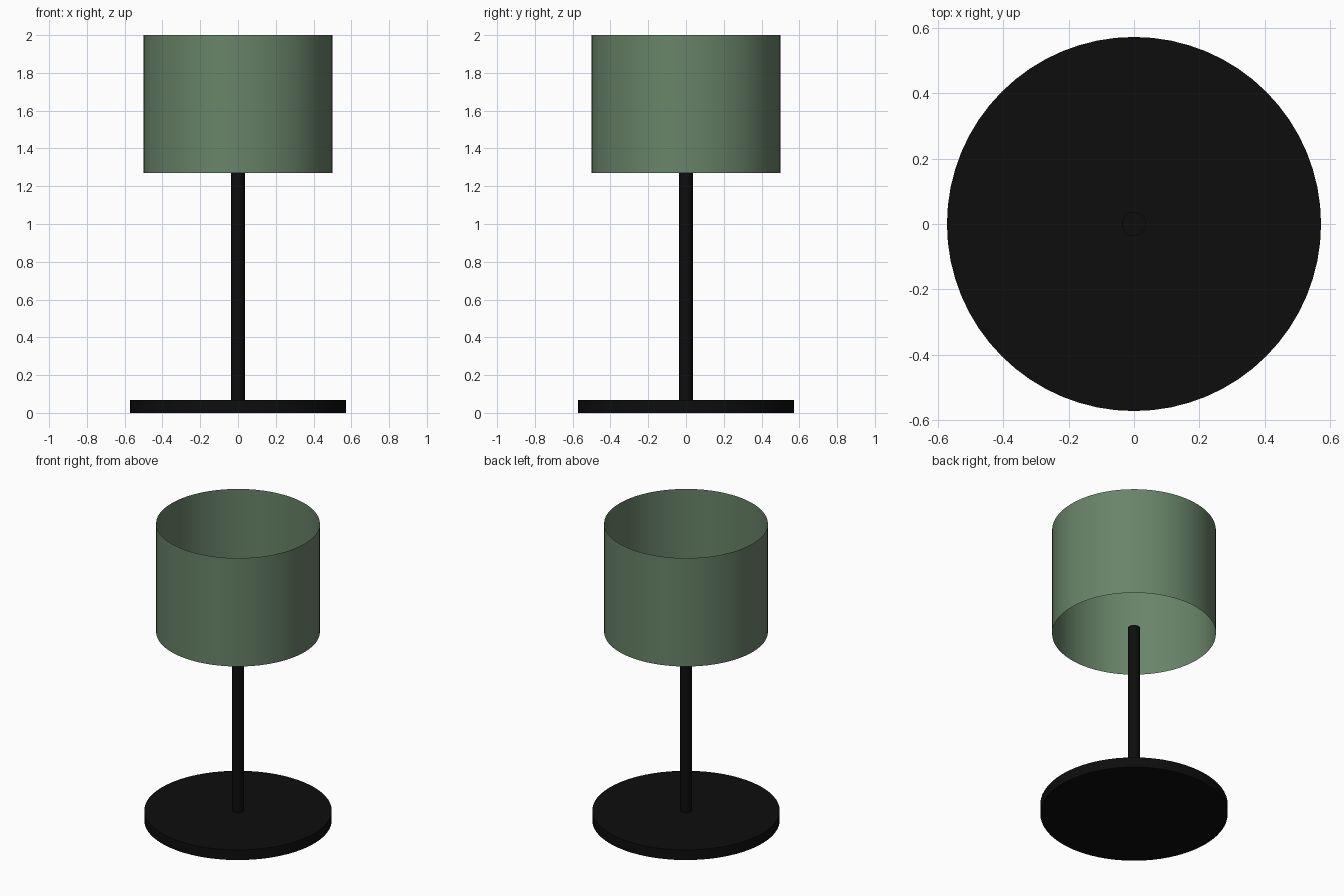
import bpy
import math

if "Cube" in bpy.data.objects:
    bpy.data.objects.remove(bpy.data.objects["Cube"])


def material(name, rgb):
    mat = bpy.data.materials.new(name)
    mat.diffuse_color = (*rgb, 1.0)
    mat.use_nodes = True
    mat.node_tree.nodes["Principled BSDF"].inputs["Base Color"].default_value = mat.diffuse_color
    return mat


def cylinder(name, radius, z0, z1, mat, caps=True, sides=64):
    """Upright cylinder between two heights; without caps it is an open sleeve."""
    bpy.ops.mesh.primitive_cylinder_add(
        vertices=sides, radius=radius, depth=z1 - z0,
        end_fill_type='NGON' if caps else 'NOTHING',
        location=(0, 0, (z0 + z1) / 2))
    obj = bpy.context.object
    obj.name = name
    obj.data.materials.append(mat)
    bpy.ops.object.shade_smooth_by_angle(angle=math.radians(40))
    return obj


black = material("black_metal", (0.004, 0.004, 0.004))
green = material("green_fabric", (0.14, 0.23, 0.14))

# Flat round foot
cylinder("base", 0.572, 0.0, 0.068, black)

# Stem, ending just inside the shade
cylinder("stem", 0.037, 0.05, 1.31, black, sides=32)

# Thin drum shade, open at top and bottom
cylinder("shade", 0.5, 1.27, 2.0, green, caps=False)
